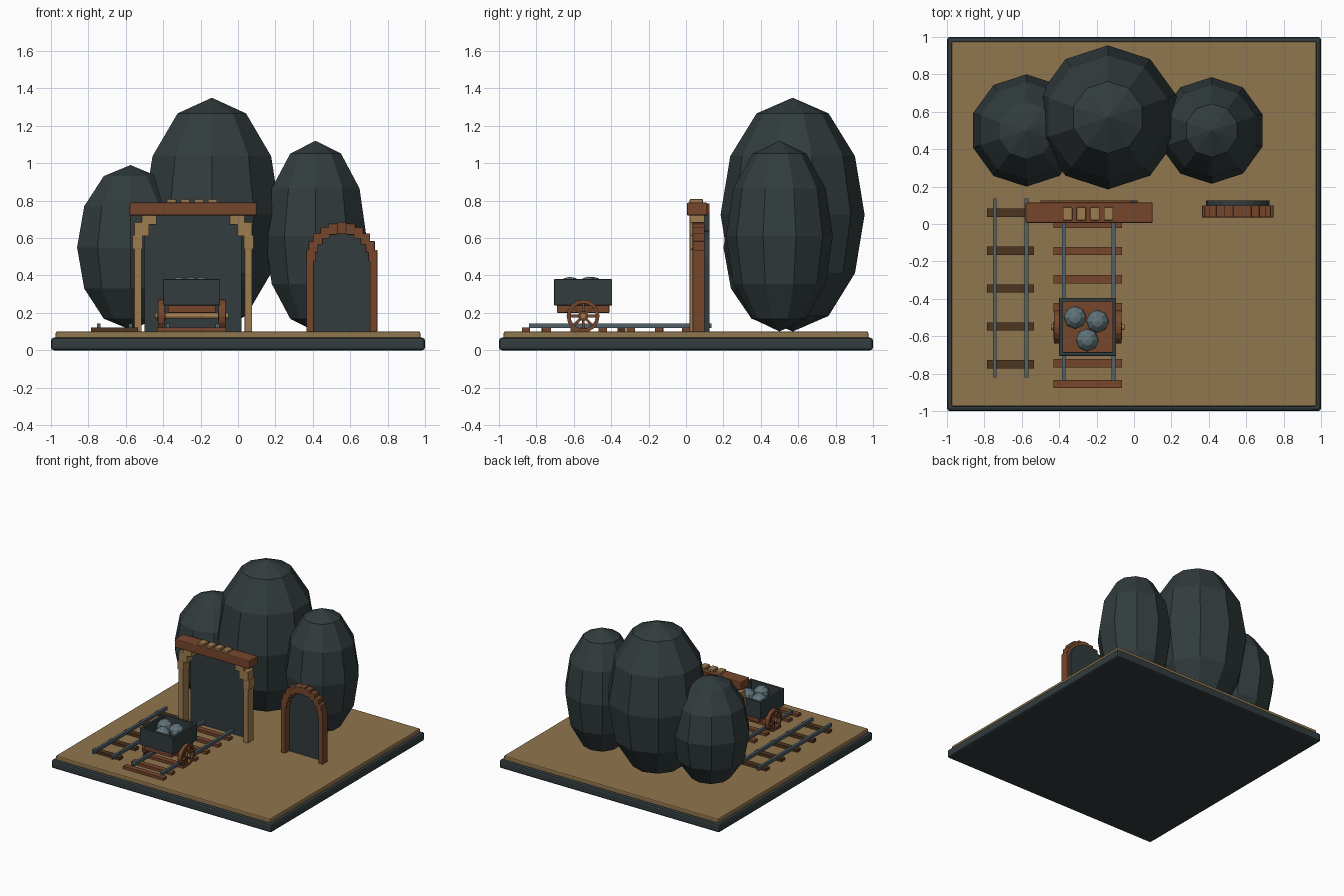
import bpy, bmesh
from math import sin, cos, pi, radians
from mathutils import Matrix, Vector

if "Cube" in bpy.data.objects:
    bpy.data.objects.remove(bpy.data.objects["Cube"])


def material(name, rgb):
    m = bpy.data.materials.new(name)
    m.use_nodes = True
    m.diffuse_color = (*rgb, 1)
    m.node_tree.nodes["Principled BSDF"].inputs["Base Color"].default_value = (*rgb, 1)
    return m


SLATE = material("dark slate", (.032, .045, .047))
SAND = material("sand", (.28, .18, .075))
RED = material("red wood", (.18, .062, .026))
PALE = material("pale wood", (.34, .2, .08))
DARK = material("dark wood", (.075, .036, .014))
STEEL = material("steel", (.08, .122, .144))
ORE = material("ore", (.115, .17, .19))


def finish(name, bm, mat, bevel=0):
    bmesh.ops.recalc_face_normals(bm, faces=bm.faces)
    me = bpy.data.meshes.new(name)
    bm.to_mesh(me)
    bm.free()
    me.materials.append(mat)
    ob = bpy.data.objects.new(name, me)
    bpy.context.collection.objects.link(ob)
    if bevel:
        mod = ob.modifiers.new("bevel", "BEVEL")
        mod.width, mod.segments = bevel, 2
    return ob


def box(name, x, y, z, mat, bevel=0):
    """Box from (low, high) ranges on each axis."""
    bm = bmesh.new()
    mid = [sum(r) / 2 for r in (x, y, z)]
    size = [r[1] - r[0] for r in (x, y, z)]
    bmesh.ops.create_cube(bm, size=1, matrix=Matrix.LocRotScale(Vector(mid), None, Vector(size)))
    return finish(name, bm, mat, bevel)


def boulder(name, centre, size, mat, sides=10, rings=6):
    bm = bmesh.new()
    bmesh.ops.create_uvsphere(bm, u_segments=sides, v_segments=rings, radius=1,
                              matrix=Matrix.LocRotScale(Vector(centre), None, Vector(size)))
    return finish(name, bm, mat)


def cylinder_x(name, x, y, z, r, mat, sides=12):
    bm = bmesh.new()
    bmesh.ops.create_cone(bm, cap_ends=True, segments=sides, radius1=r, radius2=r, depth=x[1] - x[0],
                          matrix=Matrix.Translation((sum(x) / 2, y, z)) @ Matrix.Rotation(pi / 2, 4, "Y"))
    return finish(name, bm, mat)


def panel(name, outline, y, mat):
    """Extrude an x-z outline along y."""
    bm = bmesh.new()
    face = bm.faces.new([bm.verts.new((px, y[0], pz)) for px, pz in outline])
    ext = bmesh.ops.extrude_face_region(bm, geom=[face])["geom"]
    bmesh.ops.translate(bm, vec=(0, y[1] - y[0], 0),
                        verts=[v for v in ext if isinstance(v, bmesh.types.BMVert)])
    return finish(name, bm, mat)


# Ground
box("base_slab", (-1, 1), (-1, 1), (0, .067), SLATE, .015)
box("sand_layer", (-.975, .975), (-.975, .975), (.06, .1), SAND, .008)

# Boulders
boulder("boulder_centre", (-.14, .57, .725), (.385, .385, .625), SLATE)
boulder("boulder_left", (.415, .5, .61), (.285, .285, .51), SLATE)
boulder("boulder_right", (-.575, .5, .55), (.3, .3, .44), SLATE)


# Tracks
def track(name, rails, ends, ties, tie_x, mat):
    for i, x in enumerate(rails):
        box(f"{name}_rail_{i}", (x - .01, x + .01), ends, (.118, .142), STEEL)
    for i, y in enumerate(ties):
        box(f"{name}_sleeper_{i}", tie_x, (y - .022, y + .022), (.098, .122), mat)


track("main_track", (-.375, -.11), (-.84, .1), (0, -.145, -.295, -.445, -.595, -.745, -.855),
      (-.43, -.065), RED)
track("side_track", (-.745, -.575), (-.82, .135), [.06 - .2025 * i for i in range(5)],
      (-.785, -.535), DARK)

# Mine portal
MID = -.24
box("portal_dark_panel", (-.5, .02), (.095, .125), (.1, .73), SLATE)
for side, s in (("right", -1), ("left", 1)):
    def portal_block(name, a, b, z):
        box(f"portal_{side}_{name}", sorted((MID + s * a, MID + s * b)), (.02, .1), z, PALE, .004)
    portal_block("post", .275, .315, (.1, .545))
    portal_block("lower_block", .27, .325, (.54, .615))
    portal_block("middle_block", .235, .315, (.61, .685))
    portal_block("upper_block", .195, .275, (.67, .725))
box("portal_lintel", (-.58, .1), (.005, .115), (.72, .79), RED, .008)
box("portal_back_beam", (-.5, -.02), (.1, .125), (.725, .785), RED)
for i in range(4):
    x = -.355 + .073 * i
    box(f"lintel_block_{i}", (x - .025, x + .025), (.02, .09), (.78, .808), PALE, .004)

# Small arched doorway
CX, CZ = .555, .47
arc = [radians(a) for a in range(0, 181, 15)]
panel("arch_dark_panel", [(CX - .17, .1), (CX + .17, .1)] +
      [(CX + .17 * cos(a), CZ + .17 * sin(a)) for a in arc], (.09, .125), SLATE)
for s in (-1, 1):
    x = CX + s * .17
    box("arch_post_right" if s < 0 else "arch_post_left", (x - .02, x + .02), (.035, .1), (.1, .49), RED, .004)
for i in range(11):
    a = pi * (i + .5) / 11
    x, z = CX + .167 * cos(a), CZ + .012 + .172 * sin(a)
    box(f"arch_block_{i}", (x - .025, x + .025), (.035, .1), (z - .03, z + .03), RED, .004)

# Cart tub: four walls round a wooden floor
X, Y, Z = (-.4, -.095), (-.705, -.395), (.24, .38)
T = .02
box("tub_wall_right", (X[0], X[0] + T), Y, Z, SLATE, .003)
box("tub_wall_left", (X[1] - T, X[1]), Y, Z, SLATE, .003)
box("tub_wall_front", X, (Y[0], Y[0] + T), Z, SLATE, .003)
box("tub_wall_back", X, (Y[1] - T, Y[1]), Z, SLATE, .003)
box("tub_floor", (-.39, -.105), (-.695, -.405), (.24, .3), RED)
box("cart_frame", (-.375, -.12), (-.69, -.41), (.2, .245), RED, .004)

# Cart load
for i, (x, y) in enumerate(((-.315, -.5), (-.195, -.52), (-.25, -.62))):
    boulder(f"ore_lump_{i}", (x, y, .335), (.062, .062, .058), ORE, 8, 6)

# Axle and spoked wheels
WY, WZ = -.55, .183
cylinder_x("axle", (-.445, -.05), WY, WZ, .016, PALE)
for side, x in (("right", -.41), ("left", -.085)):
    bm = bmesh.new()
    n = 16
    loops = [[bm.verts.new((x + dx, WY + r * cos(2 * pi * k / n), WZ + r * sin(2 * pi * k / n)))
              for k in range(n)] for dx, r in ((-.018, .088), (.018, .088), (.018, .068), (-.018, .068))]
    for j in range(4):
        p, q = loops[j], loops[(j + 1) % 4]
        for k in range(n):
            bm.faces.new((p[k], p[(k + 1) % n], q[(k + 1) % n], q[k]))
    for k in range(4):
        bmesh.ops.create_cube(bm, size=1, matrix=Matrix.Translation((x, WY, WZ)) @
                              Matrix.Rotation(k * pi / 4, 4, "X") @ Matrix.Diagonal((.016, .15, .014, 1)))
    finish(f"wheel_{side}", bm, RED)
    cylinder_x(f"hub_{side}", (x - .022, x + .022), WY, WZ, .026, RED)
